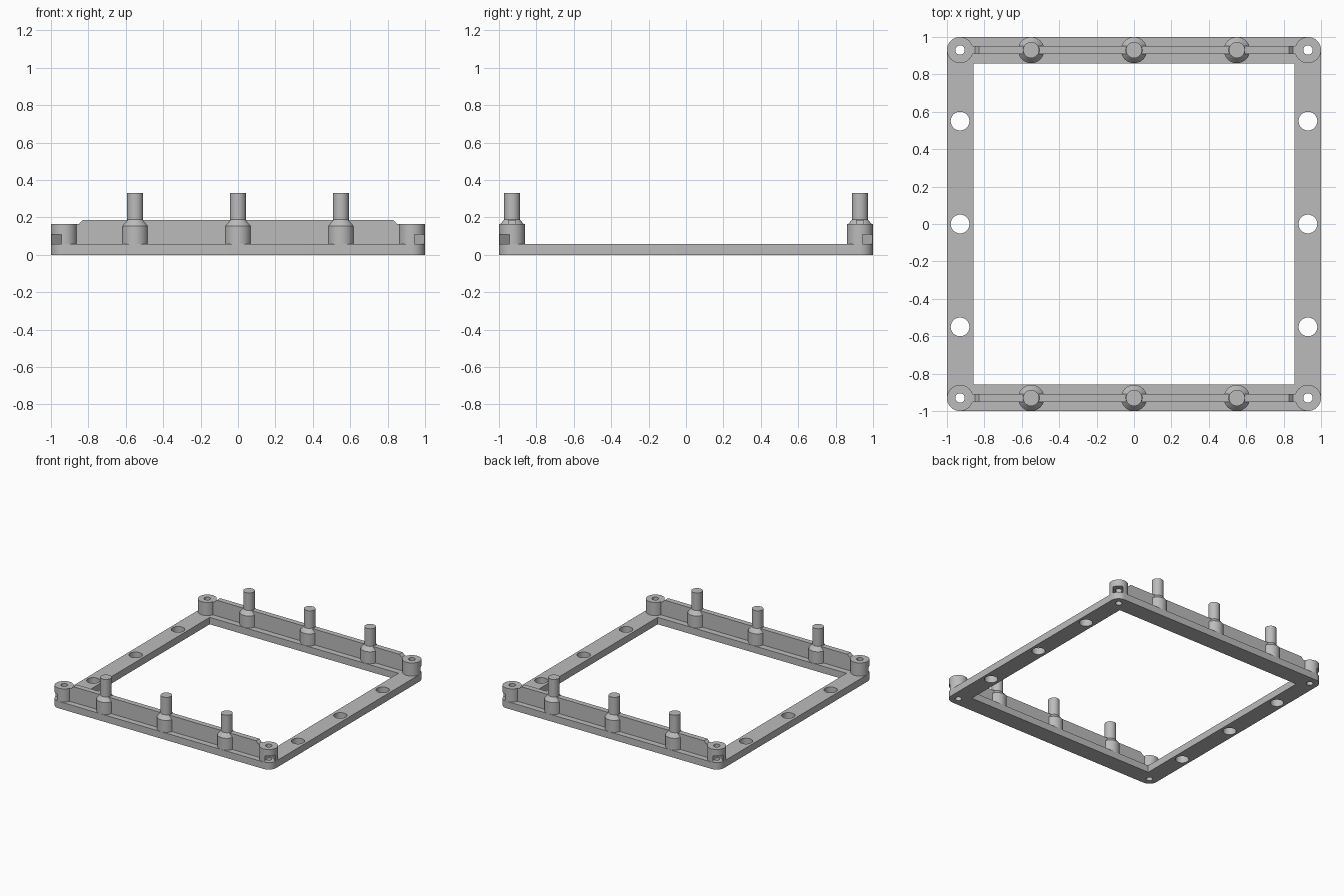
import bpy
import bmesh
from math import cos, sin, pi, radians, sqrt

cube = bpy.data.objects.get("Cube")
if cube:
    bpy.data.objects.remove(cube, do_unlink=True)

grey = bpy.data.materials.new("plain grey")
grey.use_nodes = True
colour = (0.5, 0.5, 0.5, 1)
grey.diffuse_color = colour
grey.node_tree.nodes["Principled BSDF"].inputs["Base Color"].default_value = colour

# Main dimensions
C = 0.93          # centre line of the rails
R = 0.07          # boss, post and corner radius
PLATE = 0.057     # plate thickness
BOSS = 0.165      # top of the corner bosses
SPOTS = (-0.55, 0, 0.55)


def finish(bm, name):
    bmesh.ops.recalc_face_normals(bm, faces=bm.faces)
    mesh = bpy.data.meshes.new(name)
    bm.to_mesh(mesh)
    bm.free()
    mesh.materials.append(grey)
    obj = bpy.data.objects.new(name, mesh)
    bpy.context.collection.objects.link(obj)
    return obj


def prism(name, outline, low, high, upright=False):
    """Extrude an outline along z, or along y when upright."""
    bm = bmesh.new()
    place = (lambda a, b: (a, low, b)) if upright else (lambda a, b: (a, b, low))
    face = bm.faces.new([bm.verts.new(place(a, b)) for a, b in outline])
    moved = bmesh.ops.extrude_face_region(bm, geom=[face])["geom"]
    step = (0, high - low, 0) if upright else (0, 0, high - low)
    bmesh.ops.translate(bm, vec=step,
                        verts=[v for v in moved if isinstance(v, bmesh.types.BMVert)])
    return finish(bm, name)


def circle(x, y, r, n=48):
    return [(x + r * cos(2 * pi * i / n), y + r * sin(2 * pi * i / n)) for i in range(n)]


def lathe(name, x, y, profile, n=48):
    """Stack rings of (radius, height) into a closed turned part."""
    bm = bmesh.new()
    rings = [[bm.verts.new((a, b, z)) for a, b in circle(x, y, r, n)] for r, z in profile]
    for low, high in zip(rings, rings[1:]):
        for i in range(n):
            j = (i + 1) % n
            bm.faces.new((low[i], low[j], high[j], high[i]))
    bm.faces.new(rings[0])
    bm.faces.new(rings[-1])
    return finish(bm, name)


def select_only(obj):
    bpy.ops.object.select_all(action="DESELECT")
    obj.select_set(True)
    bpy.context.view_layer.objects.active = obj


def cut(obj, cutters):
    for cutter in cutters:
        select_only(obj)
        mod = obj.modifiers.new("cut", "BOOLEAN")
        mod.operation = "DIFFERENCE"
        mod.solver = "EXACT"
        mod.object = cutter
        bpy.ops.object.modifier_apply(modifier=mod.name)
        bpy.data.objects.remove(cutter, do_unlink=True)


def smooth(obj):
    select_only(obj)
    bpy.ops.object.shade_smooth_by_angle(angle=radians(25))


# Square base frame with rounded outer corners
outline = []
for k, (sx, sy) in enumerate(((1, 1), (-1, 1), (-1, -1), (1, -1))):
    for i in range(13):
        a = pi / 2 * (k + i / 12)
        outline.append((sx * C + R * cos(a), sy * C + R * sin(a)))
frame = prism("base_frame", outline, 0, PLATE)
inner = 0.858
cutters = [prism("opening", [(-inner, -inner), (inner, -inner), (inner, inner), (-inner, inner)],
                 -0.1, 0.2)]
for sx in (-1, 1):
    cutters += [prism("rail_hole", circle(sx * C, y, 0.05), -0.1, 0.2) for y in SPOTS]
    cutters += [prism("screw_hole", circle(sx * C, sy * C, 0.025, 32), -0.1, 0.2)
                for sy in (-1, 1)]
cut(frame, cutters)
smooth(frame)

# Corner bosses with a screw hole and an outward nut slot
W = 0.038
slot = [(0.15, -W), (0.15, W), (-W / sqrt(3), W), (-2 * W / sqrt(3), 0), (-W / sqrt(3), -W)]
for sx, side in ((-1, "right"), (1, "left")):
    for sy, end in ((-1, "front"), (1, "back")):
        x, y = sx * C, sy * C
        boss = prism(f"{end}_{side}_corner_boss", circle(x, y, R), PLATE, BOSS)
        d = sqrt(0.5)
        turned = [(x + sx * d * (u - v), y + sy * d * (u + v)) for u, v in slot]
        cut(boss, [prism("nut_slot", turned, 0.03, 0.11),
                   prism("screw_hole", circle(x, y, 0.025, 32), 0, 0.3)])
        smooth(boss)

# Upright walls and stepped pins on the front and back rails
half = [(0.865, 0.05), (0.865, BOSS), (0.85, BOSS), (0.83, 0.186)]
wall = half + [(-a, b) for a, b in reversed(half)]
pin = [(R, 0.05), (R, 0.155), (0.043, 0.188), (0.043, 0.332)]
for sy, end in ((-1, "front"), (1, "back")):
    prism(f"{end}_wall", wall, sy * C - 0.022, sy * C + 0.022, upright=True)
    for x, spot in zip(SPOTS, ("right", "middle", "left")):
        smooth(lathe(f"{end}_{spot}_pin", x, sy * C, pin))
